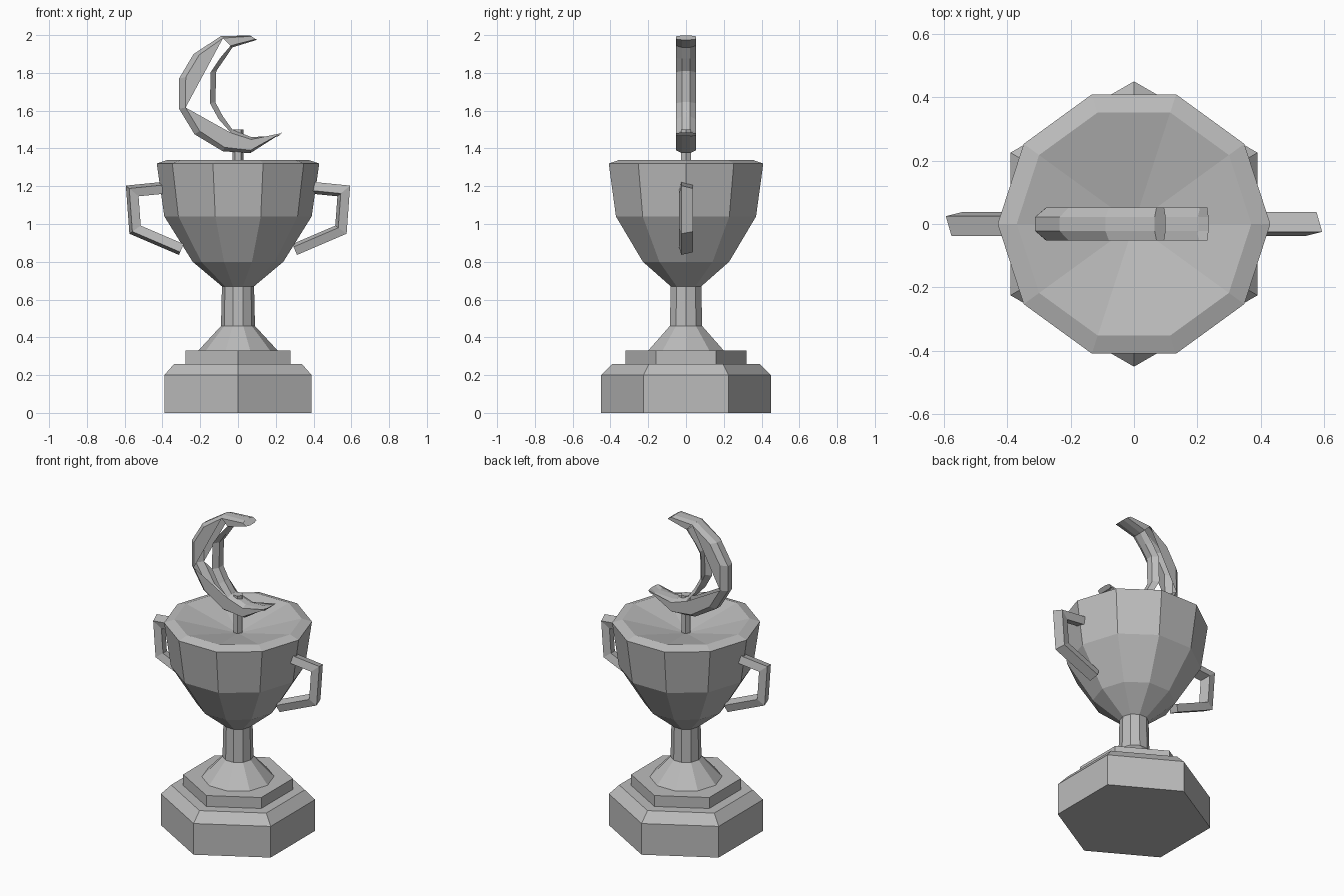
import bpy, bmesh
from math import cos, sin, pi, radians
from mathutils import Vector, Matrix

if "Cube" in bpy.data.objects:
    bpy.data.objects.remove(bpy.data.objects["Cube"], do_unlink=True)

GREY = (0.5, 0.5, 0.5, 1)
metal = bpy.data.materials.new("plain_grey")
metal.use_nodes = True
metal.diffuse_color = GREY
metal.node_tree.nodes["Principled BSDF"].inputs["Base Color"].default_value = GREY


def finish(name, bm):
    bmesh.ops.recalc_face_normals(bm, faces=bm.faces)
    mesh = bpy.data.meshes.new(name)
    bm.to_mesh(mesh)
    bm.free()
    mesh.materials.append(metal)
    obj = bpy.data.objects.new(name, mesh)
    bpy.context.collection.objects.link(obj)
    return obj


def bridge(bm, a, b):
    n = len(a)
    for i in range(n):
        bm.faces.new((a[i], a[(i + 1) % n], b[(i + 1) % n], b[i]))


def lathe(name, profile, sides, turn=0.0):
    """Spin (radius, z) points; a zero radius closes with a fan, otherwise a flat cap."""
    bm = bmesh.new()
    rings = []
    for r, z in profile:
        if r == 0:
            rings.append([bm.verts.new((0, 0, z))])
        else:
            angles = [turn + 2 * pi * i / sides for i in range(sides)]
            rings.append([bm.verts.new((r * cos(a), r * sin(a), z)) for a in angles])
    for a, b in zip(rings, rings[1:]):
        if len(b) == 1:
            for i in range(sides):
                bm.faces.new((a[i], a[(i + 1) % sides], b[0]))
        else:
            bridge(bm, a, b)
    for ring in (rings[0], rings[-1]):
        if len(ring) > 1:
            bm.faces.new(ring)
    return finish(name, bm)


# Stepped hexagonal plinth
lathe("plinth", [(0.45, 0), (0.45, 0.2), (0.39, 0.26)], 6, pi / 2)
lathe("plinth_step", [(0.32, 0.26), (0.32, 0.33)], 6, pi / 2)

# Foot, stem and bowl with a shallow dished top
lathe("cup", [(0.21, 0.33), (0.09, 0.46), (0.085, 0.67), (0.24, 0.8), (0.39, 1.04),
              (0.43, 1.32), (0.37, 1.34), (0, 1.25)], 10)

# Post carrying the crescent
lathe("crescent_post", [(0.03, 1.26), (0.03, 1.5)], 6)


def handle(name, angle):
    """Bent bar with a slightly turned rectangular section, mitred at its corners."""
    path = [Vector(p) for p in ((0.36, 0, 1.195), (0.56, 0, 1.175),
                                (0.545, 0, 0.97), (0.3, 0, 0.865))]
    bm = bmesh.new()
    rings = []
    for i, p in enumerate(path):
        d_in = (p - path[max(i - 1, 0)]).normalized()
        d_out = (path[min(i + 1, len(path) - 1)] - p).normalized()
        tangent = (d_in + d_out).normalized()
        normal = tangent.cross(Vector((0, 1, 0)))
        stretch = 1 / max(tangent.dot(d_out), tangent.dot(d_in))
        ring = []
        for u, v in ((-1, -1), (1, -1), (1, 1), (-1, 1)):
            q = Matrix.Rotation(radians(15), 2) @ Vector((u * 0.024, v * 0.032))
            ring.append(bm.verts.new(p + normal * q.x * stretch + Vector((0, q.y, 0))))
        rings.append(ring)
    for a, b in zip(rings, rings[1:]):
        bridge(bm, a, b)
    bm.faces.new(rings[0])
    bm.faces.new(rings[-1])
    bm.transform(Matrix.Rotation(angle, 4, "Z"))
    finish(name, bm)


handle("left_handle", 0)
handle("right_handle", pi)

# Crescent: outer and inner chamfered bands, with partly open sides
outer = [(0.065, 1.998), (-0.09, 1.995), (-0.235, 1.9), (-0.312, 1.77), (-0.312, 1.61),
         (-0.23, 1.475), (-0.08, 1.385), (0.065, 1.375), (0.235, 1.485)]
inner = [(0.1, 1.975), (-0.03, 1.935), (-0.07, 1.875), (-0.115, 1.81), (-0.12, 1.645),
         (-0.08, 1.57), (-0.03, 1.5), (0.07, 1.46), (0.215, 1.465)]
bm = bmesh.new()
rows = []
for o, n in zip(outer, inner):
    o, n = Vector(o), Vector(n)
    section = [(o, -0.022), (o, 0.022), (o.lerp(n, 0.18), 0.052), (n.lerp(o, 0.15), 0.052),
               (n, 0.022), (n, -0.022), (n.lerp(o, 0.15), -0.052), (o.lerp(n, 0.18), -0.052)]
    rows.append([bm.verts.new((p.x, y, p.y)) for p, y in section])
for a, b in zip(rows, rows[1:]):
    for k in (0, 1, 3, 4, 5, 7):
        j = (k + 1) % 8
        bm.faces.new((a[k], a[j], b[j], b[k]))
for rim, lip in ((2, 3), (7, 6)):
    for i in (0, 6, 7):
        bm.faces.new((rows[i][rim], rows[i + 1][rim], rows[i + 1][lip], rows[i][lip]))
    bm.faces.new([rows[i][rim] for i in (1, 2, 3, 4)])
    bm.faces.new([rows[i][rim] for i in (4, 5, 6)] + [rows[6][lip]])
bm.faces.new(rows[0])
bm.faces.new(rows[-1])
finish("crescent", bm)
